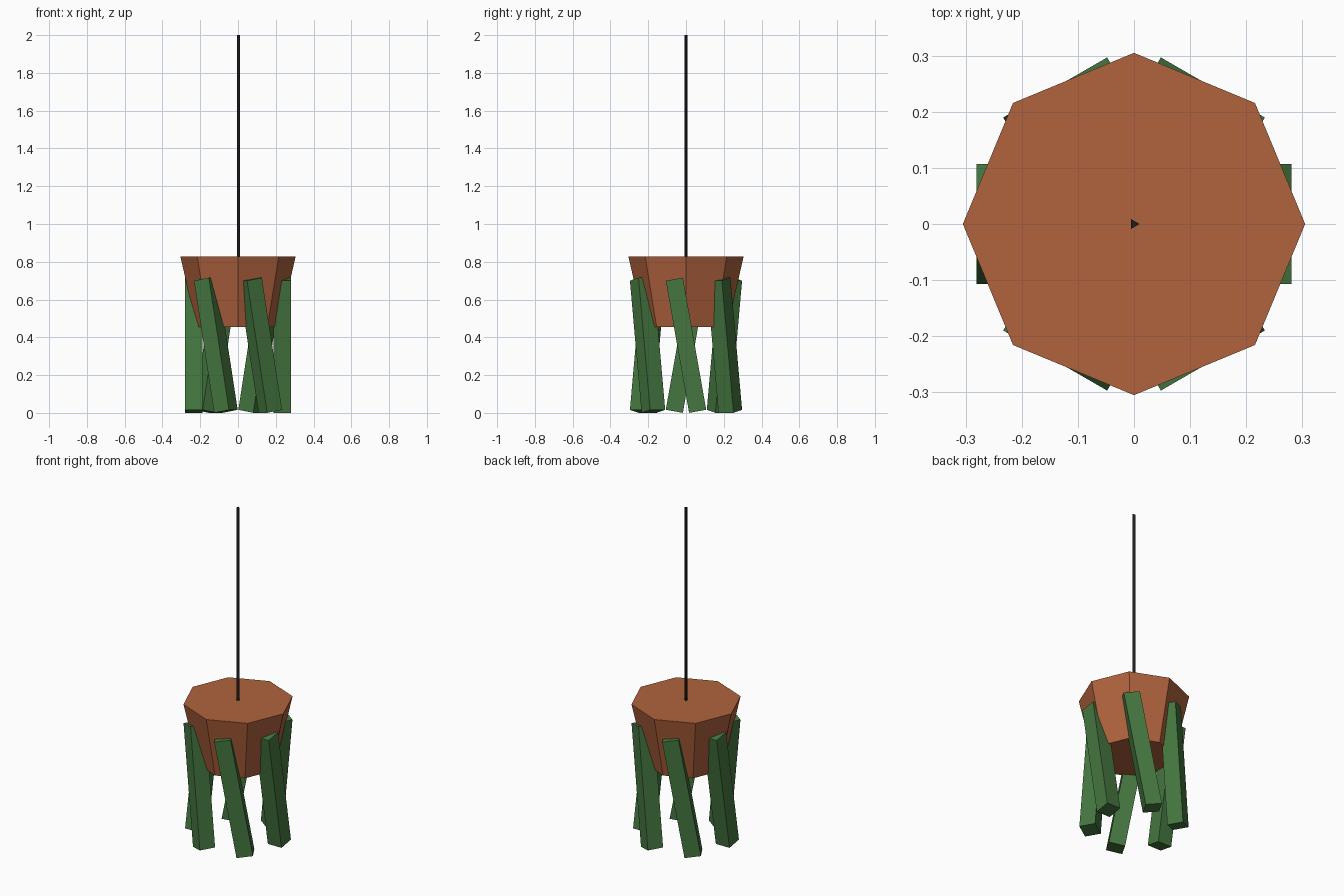
import bpy, bmesh, math
from mathutils import Matrix, Vector

if "Cube" in bpy.data.objects:
    bpy.data.objects.remove(bpy.data.objects["Cube"])


def material(name, rgb):
    m = bpy.data.materials.new(name)
    m.diffuse_color = (*rgb, 1)
    m.use_nodes = True
    m.node_tree.nodes["Principled BSDF"].inputs["Base Color"].default_value = m.diffuse_color
    return m


terracotta = material("terracotta", (0.44, 0.125, 0.048))
leaf_green = material("leaf green", (0.058, 0.18, 0.05))
black = material("cord black", (0.012, 0.012, 0.014))


def finish(name, bm, mat):
    bmesh.ops.recalc_face_normals(bm, faces=bm.faces)
    mesh = bpy.data.meshes.new(name)
    bm.to_mesh(mesh)
    bm.free()
    mesh.materials.append(mat)
    obj = bpy.data.objects.new(name, mesh)
    bpy.context.collection.objects.link(obj)
    return obj


def frustum(name, sides, r_bottom, r_top, z0, z1, mat):
    """Closed tapered prism with its first corner on +x."""
    bm = bmesh.new()
    rings = []
    for r, z in ((r_bottom, z0), (r_top, z1)):
        rings.append([bm.verts.new((r * math.cos(math.tau * i / sides),
                                    r * math.sin(math.tau * i / sides), z))
                      for i in range(sides)])
    low, high = rings
    bm.faces.new(low)
    bm.faces.new(high)
    for i in range(sides):
        j = (i + 1) % sides
        bm.faces.new((low[i], low[j], high[j], high[i]))
    return finish(name, bm, mat)


# Tapered octagonal pot and the three-sided cord it hangs from
frustum("pot", 8, 0.22, 0.305, 0.455, 0.828, terracotta)
frustum("hanging_cord", 3, 0.01, 0.01, 0.80, 2.0, black)

# Six square trailing stems, each leaning sideways around the pot
WIDTH, LENGTH, TILT = 0.092, 0.71, math.radians(10)
for k in range(6):
    bm = bmesh.new()
    bmesh.ops.create_cube(bm, size=1)
    xf = (Matrix.Rotation(math.tau * k / 6, 4, 'Z')
          @ Matrix.Translation((0.235, 0, 0.358))
          @ Matrix.Rotation(TILT, 4, 'X')
          @ Matrix.Diagonal(Vector((WIDTH, WIDTH, LENGTH, 1))))
    bm.transform(xf)
    finish(f"trailing_stem_{k + 1}", bm, leaf_green)
